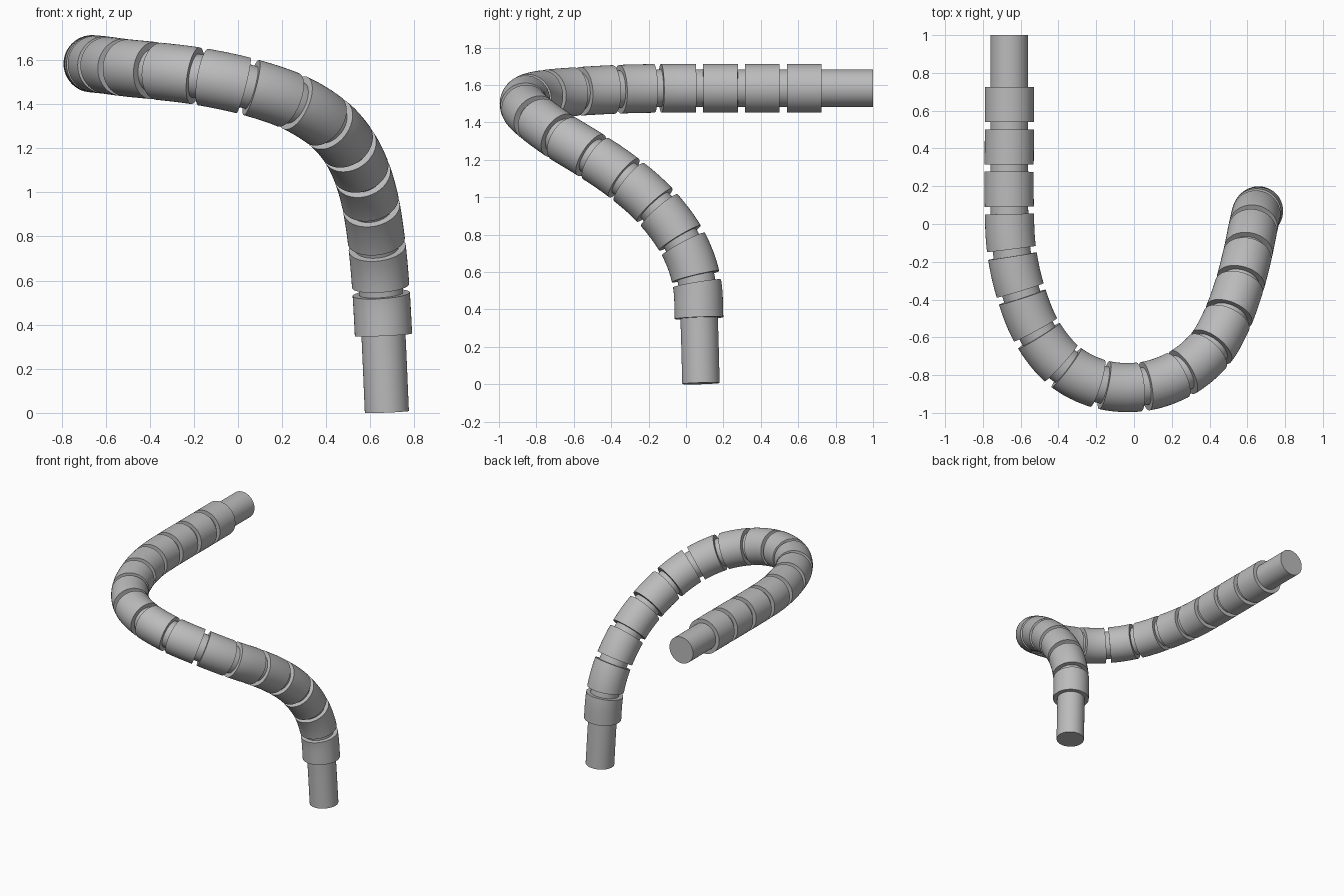
import bpy
import bmesh
import math
from mathutils import Vector

cube = bpy.data.objects.get("Cube")
if cube:
    bpy.data.objects.remove(cube, do_unlink=True)

HOSE_RADIUS = 0.1
SLEEVE_RADIUS = 0.13
SLEEVE_COUNT = 17
GAP = 0.038
BOTTOM_STUB, TOP_STUB = 0.35, 0.275
SIDES = 48

grey = bpy.data.materials.new("plain grey")
grey.use_nodes = True
grey.diffuse_color = (0.5, 0.5, 0.5, 1)
grey.node_tree.nodes["Principled BSDF"].inputs["Base Color"].default_value = (0.5, 0.5, 0.5, 1)

# Centre line of the hose, from the foot to the far end
PATH = [Vector(p) for p in (
    (0.675, 0.08, 0.004), (0.66, 0.07, 0.345), (0.648, 0.055, 0.56),
    (0.63, -0.02, 0.76), (0.60, -0.165, 0.955), (0.555, -0.335, 1.105),
    (0.49, -0.51, 1.225), (0.40, -0.665, 1.32), (0.25, -0.79, 1.41),
    (0.05, -0.86, 1.478), (-0.17, -0.85, 1.525), (-0.365, -0.755, 1.55),
    (-0.51, -0.58, 1.565), (-0.60, -0.36, 1.577), (-0.648, -0.14, 1.582),
    (-0.66, 0.08, 1.583), (-0.66, 0.5, 1.583), (-0.66, 1.0, 1.583))]


def smooth_path(points, steps=24):
    """Chord-aware spline through the points."""
    n = len(points)
    knots = [0.0]
    for a, b in zip(points, points[1:]):
        knots.append(knots[-1] + (b - a).length)
    slopes = []
    for i in range(n):
        lo, hi = max(i - 1, 0), min(i + 1, n - 1)
        slopes.append((points[hi] - points[lo]) / (knots[hi] - knots[lo]))
    out = []
    for i in range(n - 1):
        h = knots[i + 1] - knots[i]
        for k in range(steps):
            t = k / steps
            out.append(points[i] * (2 * t**3 - 3 * t**2 + 1)
                       + slopes[i] * h * (t**3 - 2 * t**2 + t)
                       + points[i + 1] * (3 * t**2 - 2 * t**3)
                       + slopes[i + 1] * h * (t**3 - t**2))
    return out + [points[-1]]


line = smooth_path(PATH)
lengths = [0.0]
for a, b in zip(line, line[1:]):
    lengths.append(lengths[-1] + (b - a).length)
TOTAL = lengths[-1]


def at(s):
    """Point on the centre line at distance s."""
    s = min(max(s, 0), TOTAL)
    i = 0
    while i < len(line) - 2 and lengths[i + 1] < s:
        i += 1
    t = (s - lengths[i]) / (lengths[i + 1] - lengths[i])
    return line[i].lerp(line[i + 1], t)


def tube(name, start, end, radius, rings):
    """Capped round tube following the centre line between two distances."""
    bm = bmesh.new()
    loops = []
    side = Vector((1, 0, 0))
    for r in range(rings + 1):
        s = start + (end - start) * r / rings
        centre = at(s)
        tangent = (at(s + 0.01) - at(s - 0.01)).normalized()
        side = (side - tangent * side.dot(tangent)).normalized()
        up = tangent.cross(side)
        loop = []
        for k in range(SIDES):
            a = math.tau * k / SIDES
            loop.append(bm.verts.new(centre + (side * math.cos(a) + up * math.sin(a)) * radius))
        loops.append(loop)
    for low, high in zip(loops, loops[1:]):
        for k in range(SIDES):
            n = (k + 1) % SIDES
            bm.faces.new((low[k], low[n], high[n], high[k]))
    bm.faces.new(loops[0][::-1])
    bm.faces.new(loops[-1])
    mesh = bpy.data.meshes.new(name)
    bm.to_mesh(mesh)
    bm.free()
    mesh.materials.append(grey)
    obj = bpy.data.objects.new(name, mesh)
    bpy.context.collection.objects.link(obj)
    bpy.ops.object.select_all(action='DESELECT')
    obj.select_set(True)
    bpy.context.view_layer.objects.active = obj
    bpy.ops.object.shade_smooth_by_angle(angle=math.radians(35))
    return obj


# Inner hose
tube("inner_hose", 0, TOTAL, HOSE_RADIUS, 140)

# Evenly spaced outer sleeves
pitch = (TOTAL - BOTTOM_STUB - TOP_STUB + GAP) / SLEEVE_COUNT
for i in range(SLEEVE_COUNT):
    begin = BOTTOM_STUB + i * pitch
    tube(f"sleeve_{i + 1}", begin, begin + pitch - GAP, SLEEVE_RADIUS, 10)
